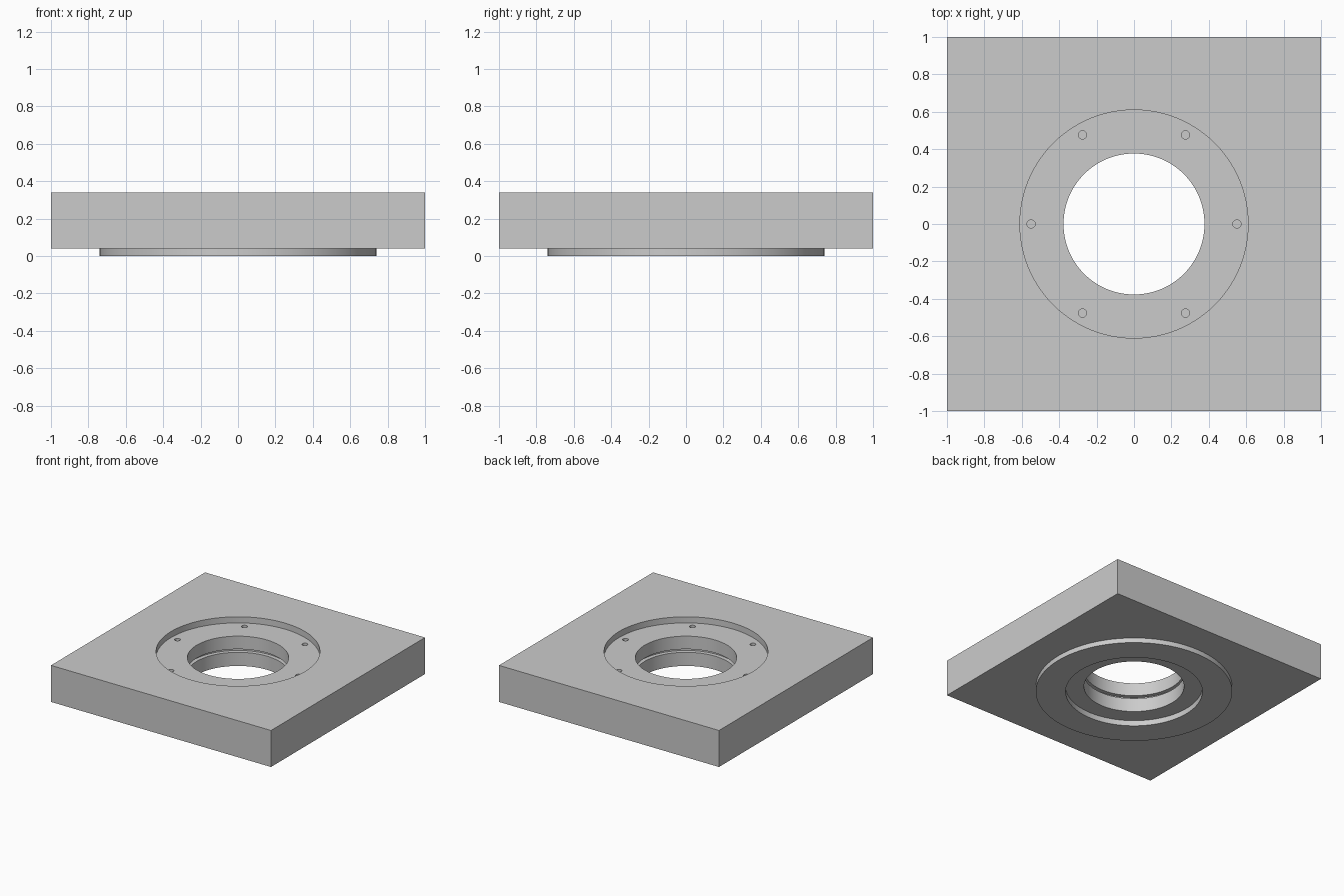
import bpy, bmesh, math
from mathutils import Matrix

cube = bpy.data.objects.get("Cube")
if cube:
    bpy.data.objects.remove(cube, do_unlink=True)

grey = bpy.data.materials.new("plain_grey")
grey.use_nodes = True
colour = (0.6, 0.6, 0.6, 1)
grey.diffuse_color = colour
grey.node_tree.nodes["Principled BSDF"].inputs["Base Color"].default_value = colour

SEGMENTS = 96


def make_object(name, bm):
    bmesh.ops.recalc_face_normals(bm, faces=bm.faces)
    mesh = bpy.data.meshes.new(name)
    bm.to_mesh(mesh)
    bm.free()
    mesh.materials.append(grey)
    obj = bpy.data.objects.new(name, mesh)
    bpy.context.collection.objects.link(obj)
    return obj


def lathe(name, profile):
    """Closed solid turned around z from (radius, height) points."""
    bm = bmesh.new()
    rings = []
    for r, z in profile:
        rings.append([bm.verts.new((r * math.cos(a), r * math.sin(a), z))
                      for a in (math.tau * i / SEGMENTS for i in range(SEGMENTS))])
    for low, high in zip(rings, rings[1:]):
        for i in range(SEGMENTS):
            j = (i + 1) % SEGMENTS
            bm.faces.new((low[i], low[j], high[j], high[i]))
    bm.faces.new(rings[0])
    bm.faces.new(rings[-1])
    return make_object(name, bm)


def combine(target, tool, operation):
    """Apply a boolean and discard the helper."""
    mod = target.modifiers.new(operation, "BOOLEAN")
    mod.operation = operation
    mod.solver = "EXACT"
    mod.object = tool
    bpy.context.view_layer.objects.active = target
    bpy.ops.object.modifier_apply(modifier=mod.name)
    bpy.data.objects.remove(tool, do_unlink=True)


# Square plate
bm = bmesh.new()
bmesh.ops.create_cube(bm, size=1, matrix=Matrix.Translation((0, 0, 0.19))
                      @ Matrix.Diagonal((2, 2, 0.3, 1)))
plate = make_object("flanged_plate", bm)

# Round flange underneath
combine(plate, lathe("flange", [(0.74, 0), (0.74, 0.1)]), "UNION")

# Stepped bore: lower recess, hole with a groove, upper recess
combine(plate, lathe("bore_cutter", [
    (0.515, -0.1), (0.515, 0.045), (0.377, 0.045), (0.377, 0.157),
    (0.41, 0.157), (0.41, 0.183), (0.377, 0.183), (0.377, 0.29),
    (0.61, 0.29), (0.61, 0.5)]), "DIFFERENCE")

# Ring of six blind screw holes
bm = bmesh.new()
for k in range(6):
    a = k * math.tau / 6
    bmesh.ops.create_cone(bm, cap_ends=True, segments=24, radius1=0.022, radius2=0.022,
                          depth=0.2, matrix=Matrix.Translation(
                              (0.55 * math.cos(a), 0.55 * math.sin(a), 0.29)))
combine(plate, make_object("screw_hole_cutter", bm), "DIFFERENCE")

# Smooth round walls, sharp rims
bpy.ops.object.select_all(action="DESELECT")
plate.select_set(True)
bpy.context.view_layer.objects.active = plate
bpy.ops.object.shade_smooth_by_angle(angle=math.radians(30))
